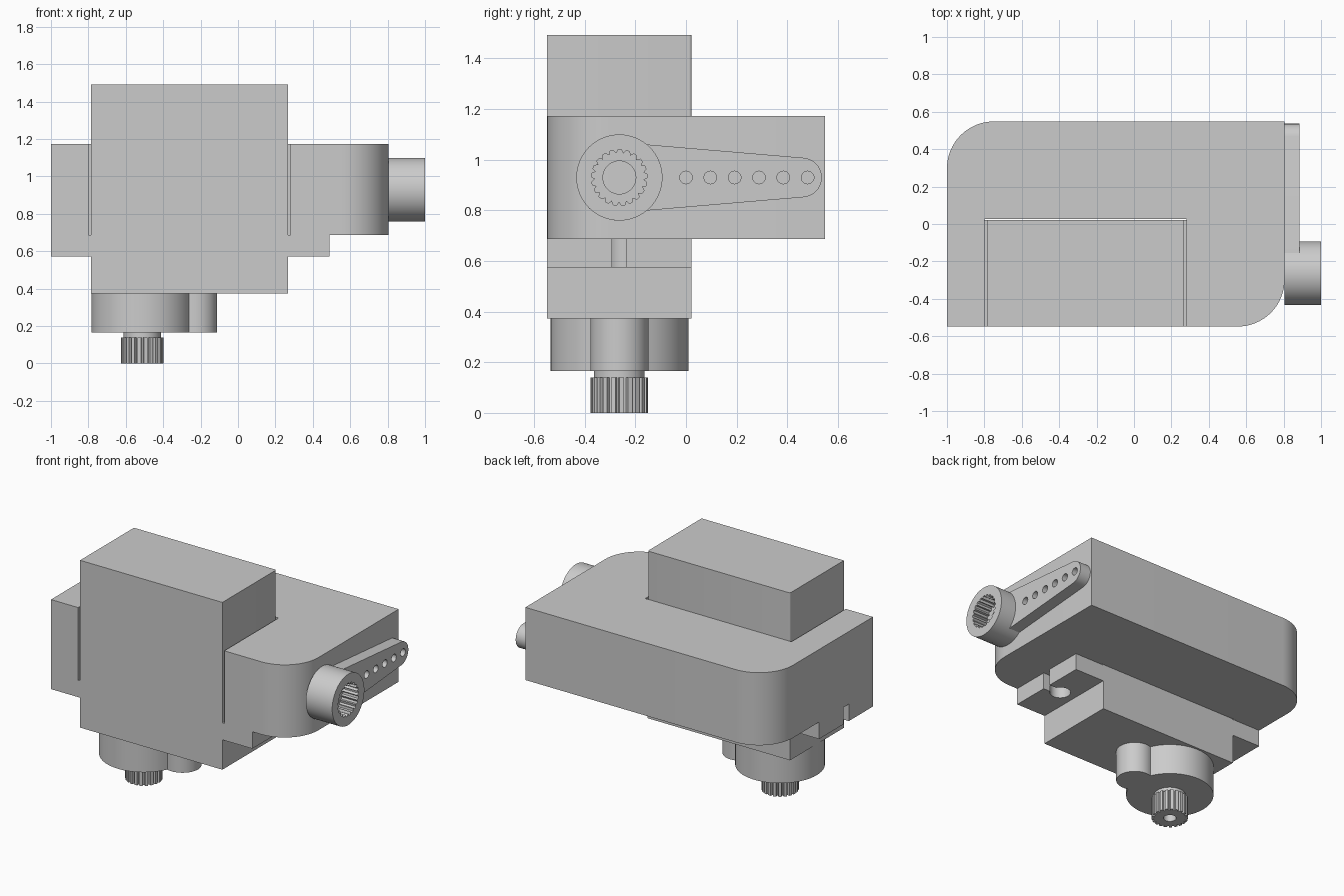
import bpy, bmesh
from math import cos, sin, radians, pi
from mathutils import Matrix

default = bpy.data.objects.get("Cube")
if default:
    bpy.data.objects.remove(default, do_unlink=True)

grey = bpy.data.materials.new("plain grey")
grey.use_nodes = True
grey.diffuse_color = (0.6, 0.6, 0.6, 1)
grey.node_tree.nodes["Principled BSDF"].inputs["Base Color"].default_value = (0.6, 0.6, 0.6, 1)

# Local x, y, z become world y, z, x for parts facing sideways
SIDEWAYS = Matrix(((0, 0, 1, 0), (1, 0, 0, 0), (0, 1, 0, 0), (0, 0, 0, 1)))


def arc(cx, cy, r, start, end, n=16):
    angles = [radians(start + (end - start) * i / n) for i in range(n + 1)]
    return [(cx + r * cos(a), cy + r * sin(a)) for a in angles]


def circle(cx, cy, r, n=40):
    return arc(cx, cy, r, 0, 360 - 360 / n, n - 1)


def toothed(cx, cy, teeth, pattern):
    """Ring of teeth; pattern lists (fraction of the pitch, radius)."""
    return [(cx + r * cos(2 * pi * (i + f) / teeth), cy + r * sin(2 * pi * (i + f) / teeth))
            for i in range(teeth) for f, r in pattern]


def rect(x0, x1, y0, y1):
    return [(x0, y0), (x1, y0), (x1, y1), (x0, y1)]


def plate(name, loops, low, high, turn=Matrix()):
    """Extrude an outline, with holes as further loops, from low to high."""
    curve = bpy.data.curves.new(name, 'CURVE')
    curve.dimensions = '2D'
    curve.fill_mode = 'BOTH'
    curve.extrude = (high - low) / 2
    for loop in loops:
        spline = curve.splines.new('POLY')
        spline.points.add(len(loop) - 1)
        for point, (x, y) in zip(spline.points, loop):
            point.co = (x, y, 0, 1)
        spline.use_cyclic_u = True
    helper = bpy.data.objects.new(name + " outline", curve)
    bpy.context.collection.objects.link(helper)
    graph = bpy.context.evaluated_depsgraph_get()
    mesh = bpy.data.meshes.new_from_object(helper.evaluated_get(graph))
    bpy.data.objects.remove(helper, do_unlink=True)

    bm = bmesh.new()
    bm.from_mesh(mesh)
    bmesh.ops.remove_doubles(bm, verts=bm.verts, dist=0.0002)
    bmesh.ops.transform(bm, matrix=turn @ Matrix.Translation((0, 0, (low + high) / 2)), verts=bm.verts)
    bmesh.ops.recalc_face_normals(bm, faces=bm.faces)
    bm.to_mesh(mesh)
    bm.free()
    mesh.materials.clear()
    mesh.materials.append(grey)
    obj = bpy.data.objects.new(name, mesh)
    bpy.context.collection.objects.link(obj)
    bpy.ops.object.select_all(action='DESELECT')
    obj.select_set(True)
    bpy.context.view_layer.objects.active = obj
    bpy.ops.object.shade_smooth_by_angle(angle=radians(30))
    return obj


FRONT, BACK = -0.548, 0.548
AXIS_Y = -0.263
CASE_L, CASE_R, CASE_BACK = -0.785, 0.268, 0.022
BODY_LOW, BODY_TOP, TAB_LOW = 0.686, 1.172, 0.573

# Housing block: two rounded corners and a pocket open to the front
housing = [(-1, FRONT), (CASE_L - 0.014, FRONT), (CASE_L - 0.014, CASE_BACK + 0.005),
           (CASE_R + 0.014, CASE_BACK + 0.005), (CASE_R + 0.014, FRONT)]
housing += arc(0.555, FRONT + 0.25, 0.25, -90, 0)
housing += [(0.805, BACK)]
housing += arc(-0.75, BACK - 0.25, 0.25, 90, 180)
plate("housing", [housing], BODY_LOW, BODY_TOP)

# Motor case: square below, slightly eased back edges where it sits in the pocket
plate("case_lower", [rect(CASE_L, CASE_R, FRONT, CASE_BACK)], 0.373, BODY_LOW)
ease = 0.01
case = [(CASE_L, FRONT), (CASE_R, FRONT)]
case += arc(CASE_R - ease, CASE_BACK - ease, ease, 0, 90, 4)
case += arc(CASE_L + ease, CASE_BACK - ease, ease, 90, 180, 4)
plate("case_upper", [case], BODY_LOW, 1.492)

# Mounting tabs with keyhole slots open at their ends
for name, inner, outer in (("right_tab", CASE_R, 0.49), ("left_tab", CASE_L, -1)):
    side = 1 if outer > inner else -1
    half = 0.029
    hole = arc(0, 0, 0.065, 26.5, 333.5, 28)
    middle = (inner + outer) / 2
    keyhole = [(middle + side * x, AXIS_Y + y) for x, y in hole]
    outline = [(inner, FRONT), (inner, CASE_BACK), (outer, CASE_BACK), (outer, AXIS_Y + half)]
    outline += keyhole
    outline += [(outer, AXIS_Y - half), (outer, FRONT)]
    plate(name, [outline], TAB_LOW, BODY_LOW)

# Gear cover: a large and a small round boss merged
SHAFT_X = -0.512
cover = arc(SHAFT_X, AXIS_Y, 0.272, 23.6, 336.4, 48)
cover += arc(SHAFT_X + 0.286, AXIS_Y, 0.115, -108.6, 108.6, 28)
plate("gear_cover", [cover], 0.165, 0.373)

# Output shaft with a splined end and a screw hole
plate("shaft_neck", [circle(SHAFT_X, AXIS_Y, 0.1)], 0.14, 0.165)
spline = toothed(SHAFT_X, AXIS_Y, 21, ((0, 0.114), (0.55, 0.114), (0.65, 0.098), (0.9, 0.098)))
plate("splined_shaft", [spline, circle(SHAFT_X, AXIS_Y, 0.04, 24)], 0, 0.14)

# Horn: hub and tapered arm in one plate, with a toothed socket on the hub
HORN_Z = 0.929
arm = arc(AXIS_Y, HORN_Z, 0.17, 50, 310, 44)
arm += arc(0.458, HORN_Z, 0.078, -84, 84, 24)
holes = [circle(0.096 * i, HORN_Z, 0.025, 20) for i in range(6)]
plate("horn_arm", [arm, circle(AXIS_Y, HORN_Z, 0.065)] + holes, 0.805, 0.885, SIDEWAYS)
socket = toothed(AXIS_Y, HORN_Z, 21, ((0, 0.11), (0.4, 0.11), (0.7, 0.096)))
plate("horn_hub", [circle(AXIS_Y, HORN_Z, 0.17, 64), socket], 0.885, 1.0, SIDEWAYS)
